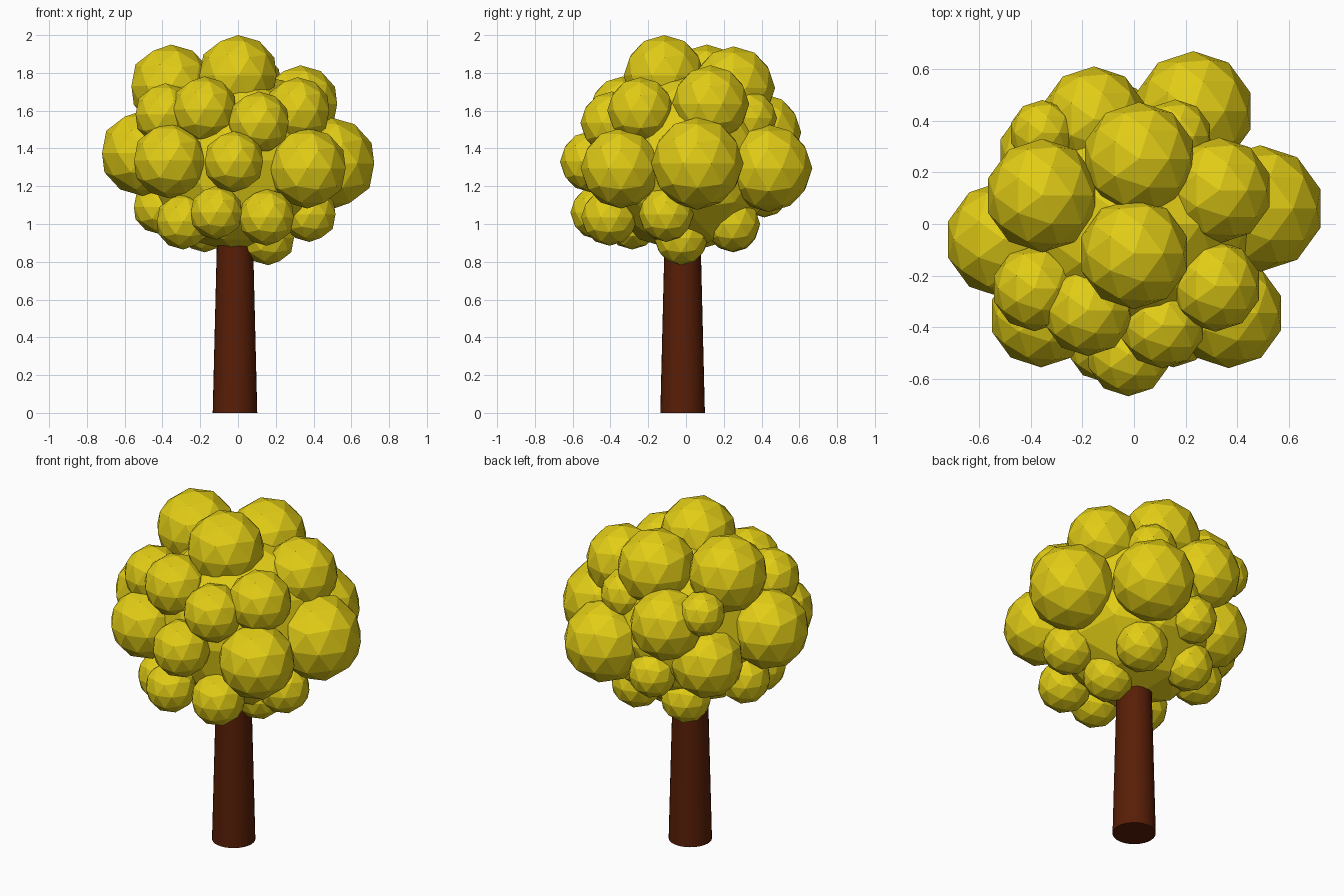
import bpy, math


def material(name, rgb):
    m = bpy.data.materials.new(name)
    m.diffuse_color = (*rgb, 1.0)
    return m


leaf_mat = material("yellow leaves", (0.76, 0.61, 0.008))
bark_mat = material("brown bark", (0.098, 0.013, 0.002))

# Trunk: tapered round column running up into the crown
bpy.ops.mesh.primitive_cone_add(vertices=32, radius1=0.118, radius2=0.086,
                                depth=1.3, location=(-0.016, -0.018, 0.65))
trunk = bpy.context.object
trunk.name = "trunk"
trunk.data.materials.append(bark_mat)
bpy.ops.object.shade_smooth_by_angle(angle=math.radians(35))


def foliage(name, x, y, z, r):
    bpy.ops.mesh.primitive_ico_sphere_add(subdivisions=2, radius=r, location=(x, y, z))
    o = bpy.context.object
    o.name = name
    o.data.materials.append(leaf_mat)


# Crown core
foliage("crown_core", 0.0, 0.0, 1.335, 0.49)

# Foliage clumps by tier: x, y, z, radius
tiers = {
    "top_clump": [
        (0.0, -0.115, 1.785, 0.215), (-0.355, 0.11, 1.73, 0.22),
        (0.33, 0.13, 1.635, 0.205), (0.02, 0.252, 1.72, 0.22)],
    "upper_clump": [
        (-0.385, -0.25, 1.58, 0.165), (-0.178, -0.335, 1.605, 0.176),
        (0.315, -0.24, 1.6, 0.177), (0.11, -0.393, 1.535, 0.166),
        (0.16, 0.34, 1.56, 0.142), (-0.155, 0.405, 1.485, 0.205),
        (-0.355, 0.353, 1.58, 0.127)],
    "middle_clump": [
        (0.367, -0.345, 1.295, 0.213), (0.488, 0.06, 1.32, 0.245),
        (0.23, 0.437, 1.295, 0.232), (-0.505, -0.06, 1.375, 0.226),
        (-0.36, -0.355, 1.335, 0.2), (-0.022, -0.505, 1.33, 0.162),
        (-0.325, 0.265, 1.25, 0.202), (-0.07, 0.415, 1.17, 0.135)],
    "lower_clump": [
        (-0.115, -0.47, 1.06, 0.142), (0.152, -0.405, 1.035, 0.15),
        (-0.29, -0.285, 1.012, 0.147), (-0.415, 0.035, 1.09, 0.143),
        (0.16, -0.025, 0.925, 0.143), (0.378, -0.105, 1.05, 0.145),
        (0.15, 0.245, 1.0, 0.147), (-0.175, 0.25, 0.99, 0.14)],
}
for tier, clumps in tiers.items():
    for i, c in enumerate(clumps, 1):
        foliage(f"{tier}_{i}", *c)
